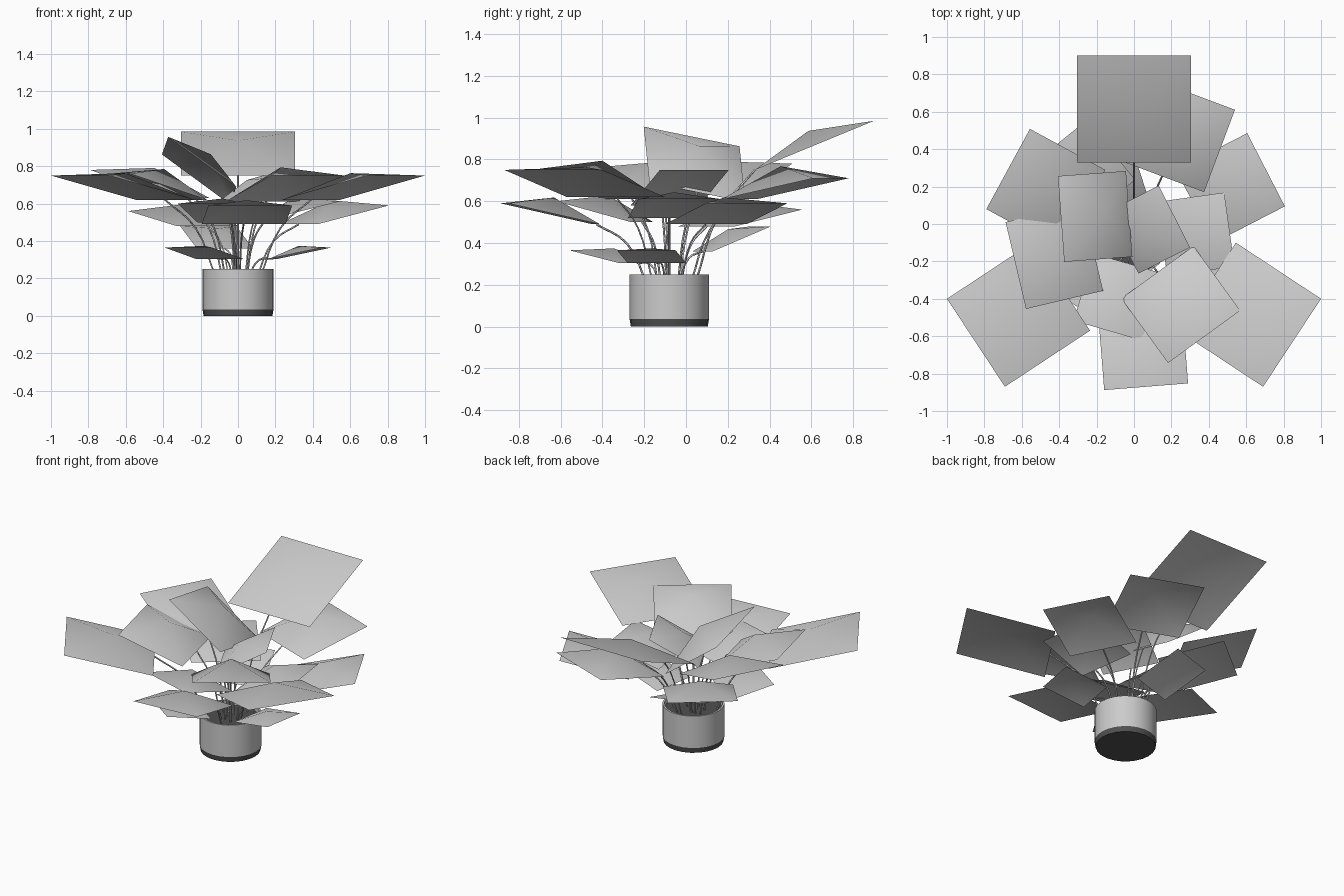
import bpy, bmesh, math
from mathutils import Vector

if "Cube" in bpy.data.objects:
    bpy.data.objects.remove(bpy.data.objects["Cube"])

def link(name, bm_or_data):
    data = bm_or_data
    if isinstance(data, bmesh.types.BMesh):
        me = bpy.data.meshes.new(name)
        data.to_mesh(me)
        data.free()
        data = me
    ob = bpy.data.objects.new(name, data)
    bpy.context.collection.objects.link(ob)
    return ob

dark = bpy.data.materials.new("dark_grey")
dark.diffuse_color = (0.08, 0.08, 0.08, 1)
dark.use_nodes = True
dark.node_tree.nodes["Principled BSDF"].inputs["Base Color"].default_value = dark.diffuse_color
POT = Vector((0, -0.08, 0))

def lathe(name, profile, segs=24, mat=None):
    bm = bmesh.new()
    vs = [bm.verts.new((r, 0, z)) for r, z in profile]
    es = [bm.edges.new(p) for p in zip(vs, vs[1:])]
    bmesh.ops.spin(bm, geom=vs + es, axis=(0, 0, 1), cent=(0, 0, 0),
                   steps=segs, angle=2 * math.pi)
    bmesh.ops.remove_doubles(bm, verts=bm.verts, dist=1e-4)
    bmesh.ops.recalc_face_normals(bm, faces=bm.faces)
    ob = link(name, bm)
    ob.location = POT
    if mat:
        ob.data.materials.append(mat)
    bpy.context.view_layer.objects.active = ob
    ob.select_set(True)
    bpy.ops.object.shade_smooth_by_angle(angle=math.radians(40))
    ob.select_set(False)
    return ob

# pot wall, dark foot and soil
lathe("pot", [(0.19, 0.035), (0.19, 0.25), (0.178, 0.25), (0.178, 0.2)])
lathe("pot_foot", [(0, 0), (0.184, 0), (0.19, 0.035)], mat=dark)
lathe("soil", [(0.178, 0.215), (0, 0.215)], mat=dark).data.flip_normals()

# leaf card: square with a raised centre, from base edge to tip edge
def leaf(name, base, tip, width, bulge, twist=0):
    base, tip = Vector(base), Vector(tip)
    fwd = tip - base
    side = Vector((-fwd.y, fwd.x, 0)).normalized() * width
    side.z = twist
    up = fwd.cross(side).normalized()
    bm = bmesh.new()
    c = [bm.verts.new(p) for p in (base - side / 2, tip - side / 2, tip + side / 2, base + side / 2)]
    mid = bm.verts.new((base + tip) / 2 + up * bulge)
    for i in range(4):
        bm.faces.new((c[i], c[(i + 1) % 4], mid)).smooth = True
    bmesh.ops.recalc_face_normals(bm, faces=bm.faces)
    if mid.link_faces[0].normal.dot(up) < 0:
        bmesh.ops.reverse_faces(bm, faces=bm.faces)
    link(name, bm)

# stem: thin tube curving from the soil to the leaf base
def stem(name, end):
    end = Vector(end)
    start = POT + Vector(((end.x) * 0.3, (end.y + 0.08) * 0.3, 0.2))
    knee = start.lerp(end, 0.55) + Vector((-end.x * 0.1, -(end.y + 0.08) * 0.1, 0.04))
    cu = bpy.data.curves.new(name, 'CURVE')
    cu.dimensions = '3D'
    cu.bevel_depth = 0.005
    cu.bevel_resolution = 0
    cu.resolution_u = 4
    sp = cu.splines.new('BEZIER')
    sp.bezier_points.add(2)
    for p, co in zip(sp.bezier_points, (start, knee, end)):
        p.co = co
        p.handle_left_type = p.handle_right_type = 'AUTO'
    link(name, cu)

# (base middle, tip middle, width, bulge, twist)
upper = [
    ((0, .33, .75), (0, .90, .985), .61, .075),
    ((-.39, -.335, .62), (-.845, -.635, .75), .563, .08),
    ((.39, -.335, .62), (.845, -.635, .75), .563, .08),
    ((.125, -.258, .61), (.375, -.603, .75), .477, .12),
    ((-.27, .075, .63), (-.673, .294, .78), .488, .09),
    ((.15, .255, .61), (.315, .695, .71), .48, .11),
    ((-.22, -.125, .62), (-.632, -.222, .76), .477, .1),
    ((-.026, .054, .643), (-.39, .027, .91), .46, .11, .094),
    ((-.06, -.10, .58), (.216, .04, .75), .37, .07),
]
middle = [
    ((.03, -.43, .49), (.065, -.87, .59), .45, .08),
    ((.325, .094, .49), (.706, .29, .59), .44, .08),
    ((-.16, .10, .48), (-.42, .42, .56), .43, .08),
    ((.15, -.08, .52), (.51, -.03, .61), .40, .08),
    ((-.035, -.21, .50), (-.14, -.57, .60), .38, .08),
]
lower = [
    ((-.10, -.235, .305), (-.265, -.47, .365), .31, .04),
    ((.19, -.14, .305), (.475, -.19, .365), .285, .04),
    ((-.07, .08, .36), (-.16, .36, .48), .315, .05),
]
for tier, leaves in (("upper", upper), ("middle", middle), ("lower", lower)):
    for i, spec in enumerate(leaves, 1):
        leaf(f"{tier}_leaf_{i}", *spec)
        stem(f"{tier}_stem_{i}", spec[0])
